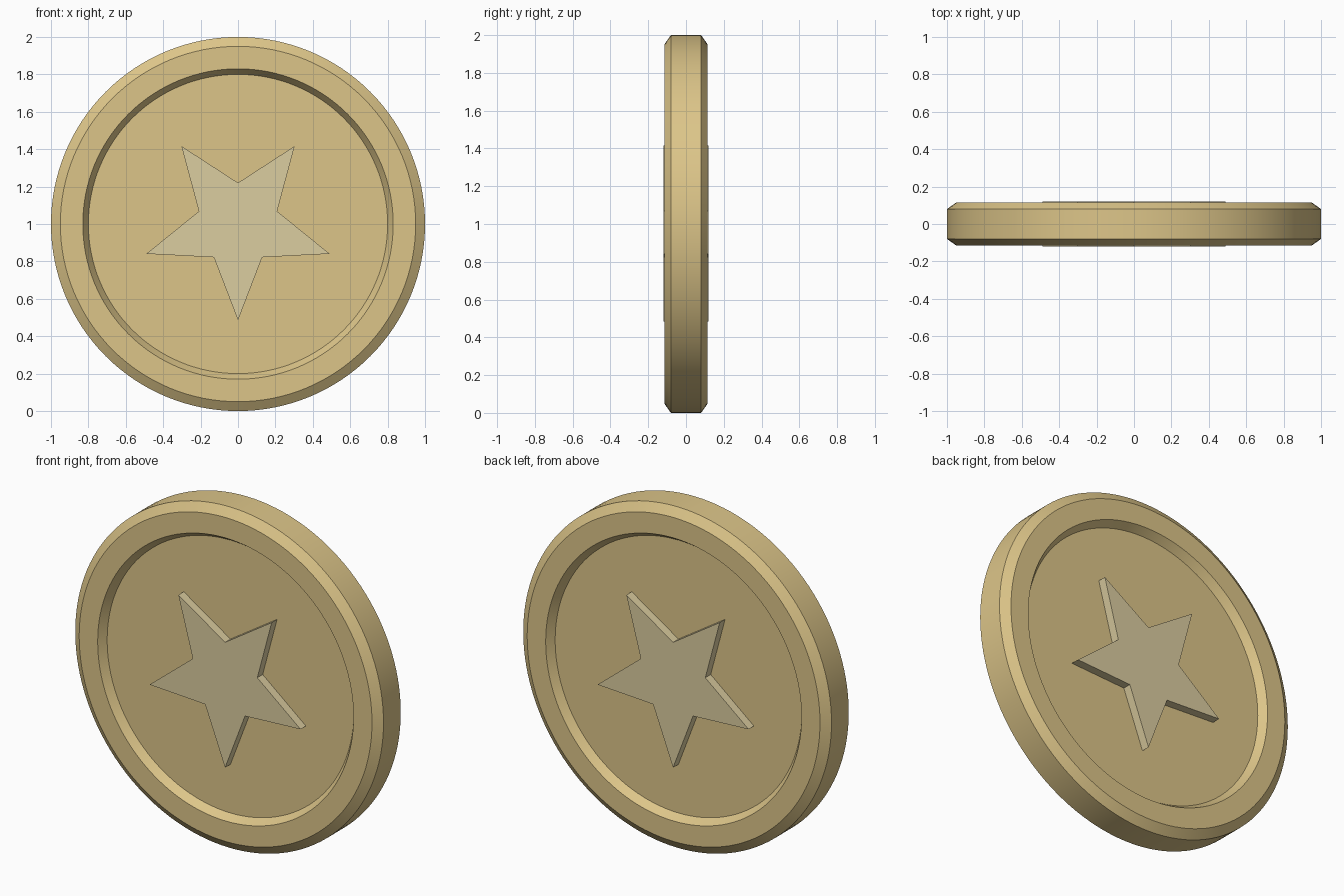
import bpy, bmesh
from math import sin, cos, pi, radians

if "Cube" in bpy.data.objects:
    bpy.data.objects.remove(bpy.data.objects["Cube"])

SEGMENTS = 128
CENTRE_Z = 1.0


def material(name, colour):
    mat = bpy.data.materials.new(name)
    mat.diffuse_color = colour
    mat.use_nodes = True
    mat.node_tree.nodes["Principled BSDF"].inputs["Base Color"].default_value = mat.diffuse_color
    return mat


def loft(name, sections, mat):
    """Join equal-length loops of points with quads and cap both ends."""
    bm = bmesh.new()
    loops = [[bm.verts.new(p) for p in pts] for pts in sections]
    n = len(loops[0])
    for a, b in zip(loops, loops[1:]):
        for i in range(n):
            j = (i + 1) % n
            bm.faces.new((a[i], a[j], b[j], b[i]))
    bm.faces.new(loops[0])
    bm.faces.new(loops[-1])
    bmesh.ops.recalc_face_normals(bm, faces=bm.faces[:])
    mesh = bpy.data.meshes.new(name)
    bm.to_mesh(mesh)
    bm.free()
    obj = bpy.data.objects.new(name, mesh)
    obj.location.z = CENTRE_Z
    obj.data.materials.append(mat)
    bpy.context.collection.objects.link(obj)
    return obj


def ring(radius, y):
    angles = [2 * pi * i / SEGMENTS for i in range(SEGMENTS)]
    return [(radius * cos(a), y, radius * sin(a)) for a in angles]


def star(outer, inner, y):
    pts = []
    for i in range(10):
        r = inner if i % 2 else outer
        a = -pi / 2 + i * pi / 5          # first tip points down
        pts.append((r * cos(a), y, r * sin(a)))
    return pts


gold = material("gold", (0.72, 0.56, 0.25, 1))
pale_gold = material("pale_gold", (0.71, 0.61, 0.35, 1))

# Coin body: recessed floor, sloped wall, flat rim, chamfer, mirrored to the back
half = [(0.80, 0.07), (0.83, 0.115), (0.95, 0.115), (1.0, 0.08)]
profile = [(r, -y) for r, y in half] + half[::-1]
coin = loft("coin_body", [ring(r, y) for r, y in profile], gold)
bpy.context.view_layer.objects.active = coin
coin.select_set(True)
bpy.ops.object.shade_smooth_by_angle(angle=radians(25))

# Raised star on each face
for name, side in (("front_star", -1), ("back_star", 1)):
    loft(name, [star(0.515, 0.22, side * y) for y in (0.066, 0.12)], pale_gold)
